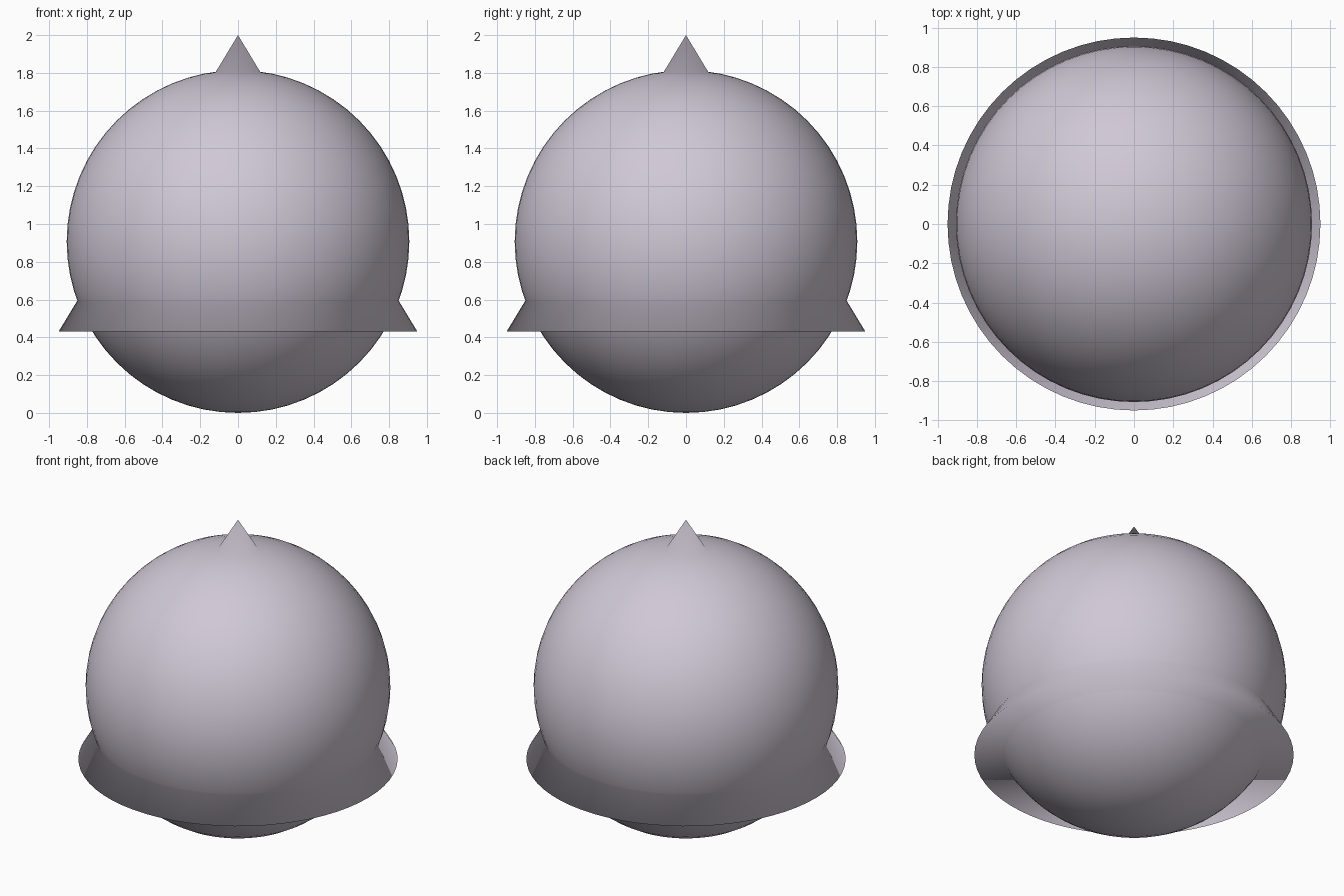
import bpy

old = bpy.data.objects.get("Cube")
if old:
    bpy.data.objects.remove(old, do_unlink=True)

# Single pale lilac grey material
COLOUR = (0.63, 0.58, 0.67, 1.0)
mat = bpy.data.materials.new("pale_lilac_grey")
mat.use_nodes = True
mat.diffuse_color = COLOUR
mat.node_tree.nodes["Principled BSDF"].inputs["Base Color"].default_value = COLOUR


def finish(name):
    """Name the new part, colour it and shade it smooth all over."""
    part = bpy.context.object
    part.name = part.data.name = name
    part.data.materials.append(mat)
    bpy.ops.object.shade_smooth()


# Round body resting on the ground
RADIUS = 0.907
bpy.ops.mesh.primitive_uv_sphere_add(
    segments=64, ring_count=32, radius=RADIUS, location=(0, 0, RADIUS))
finish("ball_body")

# Tall cone through the body: the tip shows on top, the rim as a skirt below
BASE, TIP = 0.43, 2.0
bpy.ops.mesh.primitive_cone_add(
    vertices=64, radius1=0.95, radius2=0, depth=TIP - BASE,
    end_fill_type='NGON', location=(0, 0, (BASE + TIP) / 2))
finish("cone_skirt_and_tip")
